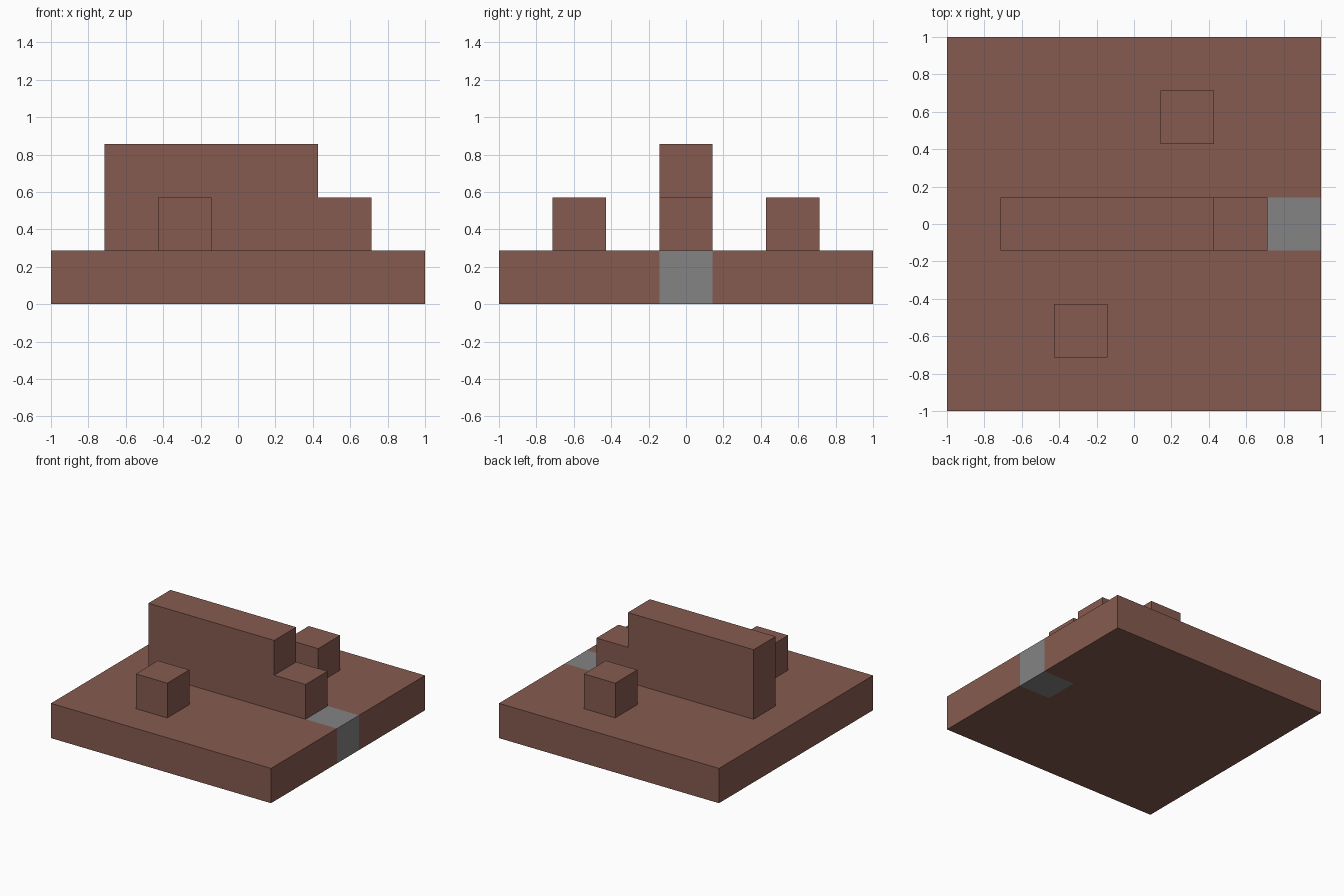
import bpy
import bmesh
from mathutils import Vector

U = 2 / 7  # one block

if "Cube" in bpy.data.objects:
    bpy.data.objects.remove(bpy.data.objects["Cube"], do_unlink=True)


def make_material(name, color):
    mat = bpy.data.materials.new(name)
    mat.use_nodes = True
    mat.diffuse_color = color
    mat.node_tree.nodes["Principled BSDF"].inputs["Base Color"].default_value = color
    return mat


brown = make_material("brown", (0.24, 0.105, 0.08, 1))
grey = make_material("grey", (0.23, 0.23, 0.23, 1))


def finish(bm, name, *materials):
    bmesh.ops.recalc_face_normals(bm, faces=bm.faces)
    mesh = bpy.data.meshes.new(name)
    bm.to_mesh(mesh)
    bm.free()
    for mat in materials:
        mesh.materials.append(mat)
    obj = bpy.data.objects.new(name, mesh)
    bpy.context.collection.objects.link(obj)


def box(center, size):
    bm = bmesh.new()
    bmesh.ops.create_cube(bm, size=1)
    bmesh.ops.scale(bm, vec=size, verts=bm.verts)
    bmesh.ops.translate(bm, vec=center, verts=bm.verts)
    return bm


# Base slab, cut so that one edge block can be grey
bm = box((0, 0, U / 2), (2, 2, U))
cuts = [((0, -U / 2, 0), (0, 1, 0)), ((0, U / 2, 0), (0, 1, 0)), ((2.5 * U, 0, 0), (1, 0, 0))]
for point, normal in cuts:
    geom = bm.verts[:] + bm.edges[:] + bm.faces[:]
    bmesh.ops.bisect_plane(bm, geom=geom, plane_co=point, plane_no=normal)
for face in bm.faces:
    c = face.calc_center_median()
    if c.x > 2.5 * U and abs(c.y) < U / 2:
        face.material_index = 1
finish(bm, "base_slab", brown, grey)

# Stepped wall, an extruded side profile in block units
profile = [(-2.5, 1), (2.5, 1), (2.5, 2), (1.5, 2), (1.5, 3), (-2.5, 3)]
bm = bmesh.new()
side = bm.faces.new([bm.verts.new((x * U, -U / 2, z * U)) for x, z in profile])
extruded = bmesh.ops.extrude_face_region(bm, geom=[side], use_keep_orig=True)
verts = [v for v in extruded["geom"] if isinstance(v, bmesh.types.BMVert)]
bmesh.ops.translate(bm, vec=Vector((0, U, 0)), verts=verts)
finish(bm, "stepped_wall", brown)

# Two single blocks, diagonally opposite
for name, s in (("front_block", -1), ("back_block", 1)):
    finish(box((s * U, s * 2 * U, 1.5 * U), (U, U, U)), name, brown)
